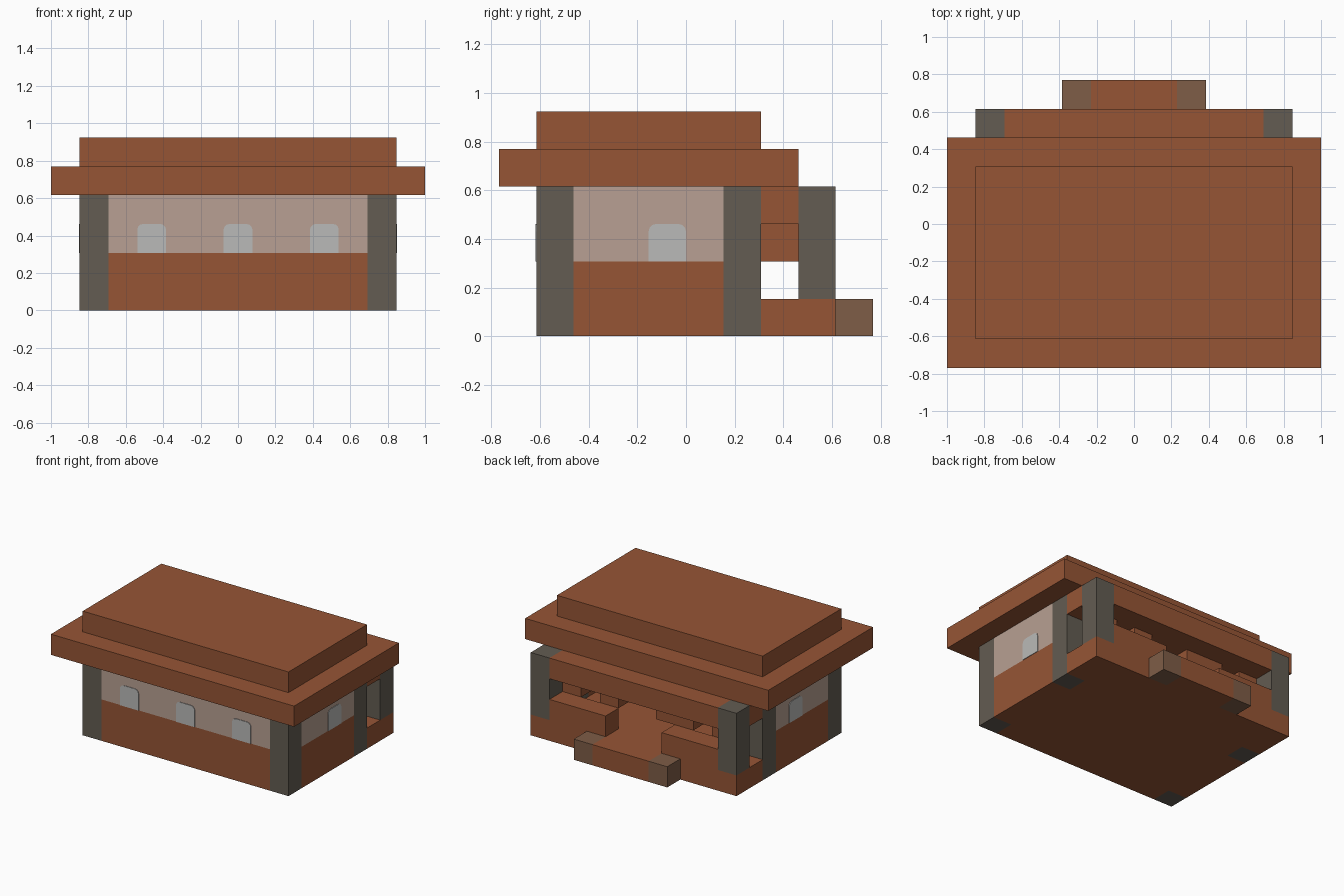
import bpy, bmesh, math
from mathutils import Matrix, Vector

if "Cube" in bpy.data.objects:
    bpy.data.objects.remove(bpy.data.objects["Cube"])

U = 2 / 13  # building module


def material(name, rgb):
    def linear(c):
        c /= 255
        return c / 12.92 if c < 0.04 else ((c + 0.055) / 1.055) ** 2.4
    col = [linear(c) for c in rgb] + [1]
    m = bpy.data.materials.new(name)
    m.use_nodes = True
    m.diffuse_color = col
    bsdf = next(n for n in m.node_tree.nodes if n.type == 'BSDF_PRINCIPLED')
    bsdf.inputs["Base Color"].default_value = col
    return m


wood = material("red_brown_wood", (150, 85, 53))
stone = material("grey_stone", (99, 92, 82))
plaster = material("pale_plaster", (184, 160, 147))
glass = material("window_grey", (186, 186, 184))
step_end = material("dull_brown", (126, 93, 71))


def finish(name, bm, mat):
    bmesh.ops.recalc_face_normals(bm, faces=bm.faces)
    me = bpy.data.meshes.new(name)
    bm.to_mesh(me)
    bm.free()
    me.materials.append(mat)
    ob = bpy.data.objects.new(name, me)
    bpy.context.scene.collection.objects.link(ob)
    return ob


def box(name, x, y, z, mat):
    """Box from (low, high) ranges given in modules."""
    bm = bmesh.new()
    bmesh.ops.create_cube(bm, size=1)
    for v in bm.verts:
        v.co = Vector([U * (r[0] if c < 0 else r[1])
                       for c, r in zip(v.co, (x, y, z))])
    return finish(name, bm, mat)


def pair(name, x, y, z, mat):
    """The same box on both sides of the building."""
    box("left_" + name, x, y, z, mat)
    box("right_" + name, (-x[1], -x[0]), y, z, mat)


def window(name, x, y, turn):
    """Thin pane with rounded top corners, turned about z to face outward."""
    r, half, thick = 0.2 * U, U / 2, 0.004
    outline = [(-half, 2 * U), (half, 2 * U)]
    for side in (0, 1):
        cx = (half - r) * (1 - 2 * side)
        for i in range(4):
            a = math.pi / 2 * side + math.pi / 6 * i
            outline.append((cx + r * math.cos(a), 3 * U - r + r * math.sin(a)))
    bm = bmesh.new()
    face = bm.faces.new([bm.verts.new((px, -thick, pz)) for px, pz in outline])
    ext = bmesh.ops.extrude_face_region(bm, geom=[face])
    moved = [g for g in ext["geom"] if isinstance(g, bmesh.types.BMVert)]
    bmesh.ops.translate(bm, verts=moved, vec=(0, 2 * thick, 0))
    bm.transform(Matrix.Translation((x * U, y * U, 0)) @ Matrix.Rotation(turn, 4, 'Z'))
    finish(name, bm, glass)


# Roof tiers
box("lower_roof", (-6.5, 6.5), (-5, 3), (4, 5), wood)
box("upper_roof", (-5.5, 5.5), (-4, 2), (5, 6), wood)

# Floor and walls
box("floor", (-4.5, 4.5), (-3, 4), (0, 1), wood)
pair("porch_floor", (4.5, 5.5), (2, 4), (0, 1), wood)
box("front_base_wall", (-4.5, 4.5), (-4, -3), (0, 2), wood)
box("front_upper_wall", (-4.5, 4.5), (-4, -3), (2, 4), plaster)
pair("side_base_wall", (4.5, 5.5), (-3, 1), (0, 2), wood)
pair("side_upper_wall", (4.5, 5.5), (-3, 1), (2, 4), plaster)

# Stone posts
pair("front_post", (4.5, 5.5), (-4, -3), (0, 4), stone)
pair("middle_post", (4.5, 5.5), (1, 2), (0, 4), stone)
pair("porch_post", (4.5, 5.5), (3, 4), (1, 4), stone)

# Porch beams and railings
pair("side_beam", (4.5, 5.5), (2, 3), (3, 4), wood)
box("porch_beam", (-4.5, 4.5), (3, 4), (3, 4), wood)
box("inner_beam", (-4.5, 4.5), (2, 3), (3, 4), wood)
pair("porch_railing", (1.5, 4.5), (3, 4), (1, 2), wood)

# Blocks hanging under the inner beam
for i, span in enumerate([(-4.5, -3.5), (-2.5, -0.5), (1.5, 2.5), (3.5, 4.5)]):
    box(f"hanging_block_{i + 1}", span, (2, 3), (2, 3), wood)

# Entrance step
box("step", (-1.5, 1.5), (4, 5), (0, 1), wood)
pair("step_end", (1.5, 2.5), (4, 5), (0, 1), step_end)

# Windows
for i, x in enumerate((-3, 0, 3)):
    window(f"front_window_{i + 1}", x, -4, 0)
for side, s in (("left", 1), ("right", -1)):
    window(side + "_window", s * 5.5, -0.5, s * math.pi / 2)
